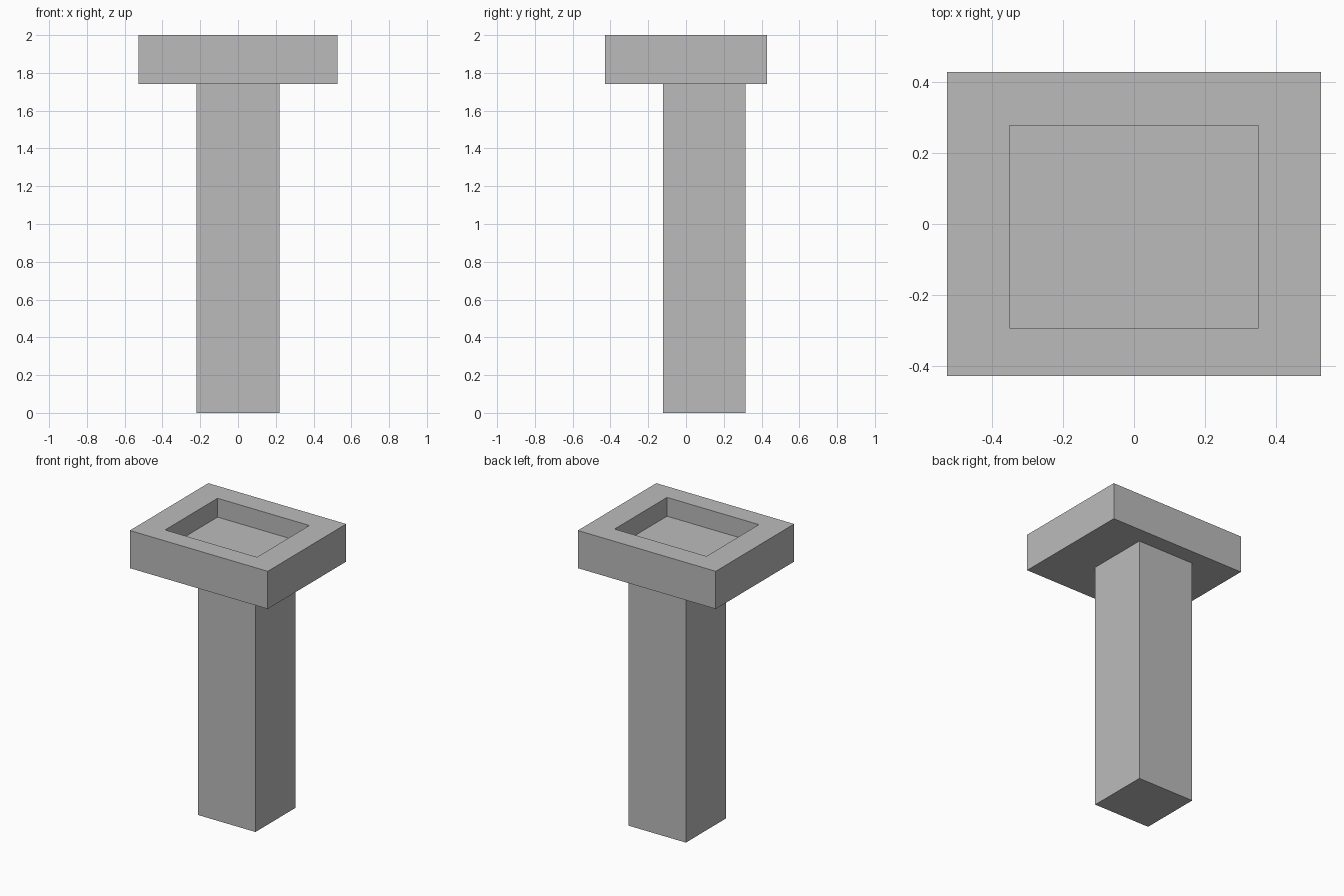
import bpy
import bmesh
from mathutils import Vector

default = bpy.data.objects.get("Cube")
if default:
    bpy.data.objects.remove(default, do_unlink=True)

# Single grey material
GREY = (0.5, 0.5, 0.5, 1)
grey = bpy.data.materials.new("plain_grey")
grey.use_nodes = True
grey.diffuse_color = GREY
grey.node_tree.nodes["Principled BSDF"].inputs["Base Color"].default_value = GREY


def box(low, high):
    """Return a bmesh box spanning two opposite corners."""
    low, high = Vector(low), Vector(high)
    bm = bmesh.new()
    bmesh.ops.create_cube(bm, size=1)
    bmesh.ops.scale(bm, vec=high - low, verts=bm.verts)
    bmesh.ops.translate(bm, vec=(low + high) / 2, verts=bm.verts)
    return bm


def finish(bm, name):
    bmesh.ops.recalc_face_normals(bm, faces=bm.faces)
    mesh = bpy.data.meshes.new(name)
    bm.to_mesh(mesh)
    bm.free()
    mesh.materials.append(grey)
    obj = bpy.data.objects.new(name, mesh)
    bpy.context.collection.objects.link(obj)


# Square shaft, set towards the back
HEAD_BASE = 1.74
finish(box((-0.219, -0.122, 0), (0.219, 0.314, HEAD_BASE)), "shaft")

# Head with a rectangular pocket sunk into its top
head = box((-0.527, -0.428, HEAD_BASE), (0.527, 0.428, 2))
top = max(head.faces, key=lambda f: f.calc_center_median().z)

# Rim of the pocket
bmesh.ops.inset_individual(head, faces=[top], thickness=0.1)
for v in top.verts:
    v.co.x = 0.351 if v.co.x > 0 else -0.351
    v.co.y = 0.278 if v.co.y > 0 else -0.294

# Walls and floor of the pocket
bmesh.ops.inset_individual(head, faces=[top], thickness=0)
bmesh.ops.translate(head, vec=(0, 0, -0.13), verts=top.verts)
finish(head, "head")
